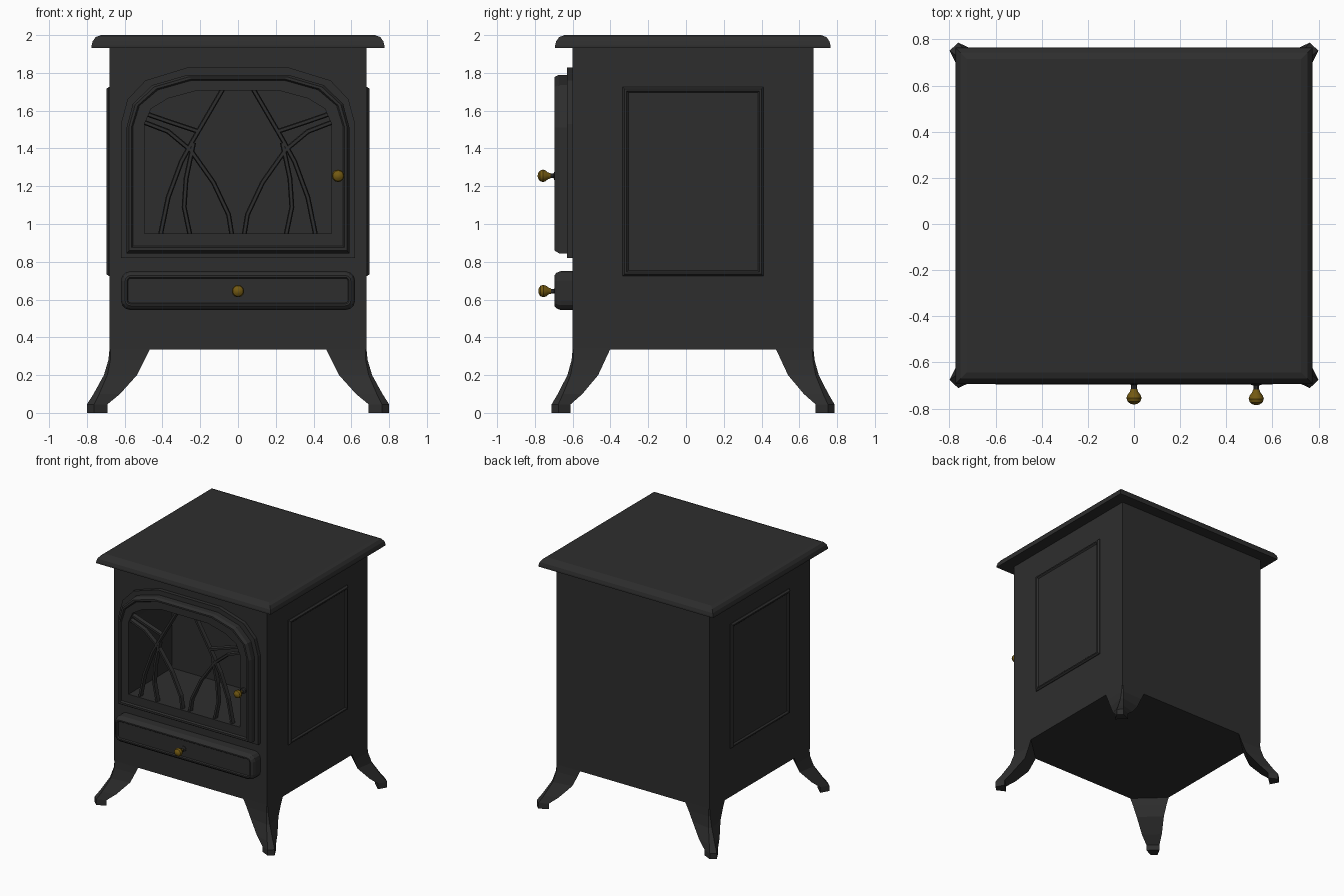
import bpy, bmesh, math
from mathutils import Vector

if "Cube" in bpy.data.objects:
    bpy.data.objects.remove(bpy.data.objects["Cube"])


def material(name, rgb):
    m = bpy.data.materials.new(name)
    m.diffuse_color = (*rgb, 1)
    m.use_nodes = True
    m.node_tree.nodes["Principled BSDF"].inputs["Base Color"].default_value = m.diffuse_color
    return m


IRON = material("dark cast iron", (0.027, 0.027, 0.027))
BRASS = material("aged brass", (0.17, 0.10, 0.006))


def skin(name, loops, mat, ring=False):
    """Bridge a list of equal vertex loops; cap both ends, or join them as a ring."""
    bm = bmesh.new()
    rows = [[bm.verts.new(p) for p in lp] for lp in loops]
    n = len(rows[0])
    pairs = list(zip(rows, rows[1:])) + ([(rows[-1], rows[0])] if ring else [])
    for a, b in pairs:
        for i in range(n):
            j = (i + 1) % n
            bm.faces.new((a[i], a[j], b[j], b[i]))
    if not ring:
        bm.faces.new(rows[0])
        bm.faces.new(rows[-1][::-1])
    bmesh.ops.recalc_face_normals(bm, faces=bm.faces)
    me = bpy.data.meshes.new(name)
    bm.to_mesh(me)
    bm.free()
    me.materials.append(mat)
    ob = bpy.data.objects.new(name, me)
    bpy.context.collection.objects.link(ob)
    return ob


def rect(a0, a1, b0, b1):
    return [(a0, b0), (a1, b0), (a1, b1), (a0, b1)]


# Arched outlines, right half from the bottom corner up
PLATE = [(.62, .82), (.62, 1.53), (.585, 1.66), (.49, 1.76), (.27, 1.828)]
DOOR = [(.59, .845), (.59, 1.51), (.557, 1.635), (.455, 1.735), (.265, 1.79)]
OPEN = [(.495, .95), (.495, 1.53), (.46, 1.61), (.37, 1.665), (.21, 1.708)]


def arch(a, y, b=None, t=0):
    half = [Vector(p).lerp(Vector(q), t) for p, q in zip(a, b or a)]
    return ([(p.x, y, p.y) for p in half]
            + [(-p.x, y, p.y) for p in reversed(half)])


# Body with firebox cavity
body = skin("body", [[(x, y, z) for x, y in rect(-.68, .68, -.60, .675)]
                     for z in (.335, 1.94)], IRON)
cutter = skin("firebox_cutter", [arch(OPEN, -.8), arch(OPEN, -.13)], IRON)
cutter.hide_render = True
mod = body.modifiers.new("firebox", 'BOOLEAN')
mod.operation, mod.solver, mod.object = 'DIFFERENCE', 'EXACT', cutter
bpy.context.view_layer.objects.active = body
bpy.ops.object.modifier_apply(modifier=mod.name)
bpy.data.objects.remove(cutter)

# Top slab with rounded upper edge
skin("top_slab", [[(x, y, z) for x, y in rect(-.775 + d, .775 - d, -.693 + d, .765 - d)]
                  for d, z in ((0, 1.932), (0, 1.945), (.006, 1.968),
                               (.022, 1.99), (.05, 2.0))], IRON)

# Door surround and stepped door frame
skin("door_surround", [arch(PLATE, -.595), arch(PLATE, -.63),
                       arch(OPEN, -.63), arch(OPEN, -.595)], IRON, ring=True)
skin("door_frame", [arch(DOOR, -.625), arch(DOOR, -.672),
                    arch(DOOR, -.695, OPEN, .13), arch(DOOR, -.695, OPEN, .28),
                    arch(DOOR, -.683, OPEN, .36), arch(DOOR, -.683, OPEN, 1),
                    arch(OPEN, -.625)], IRON, ring=True)


# Window tracery: flat bars following curved paths
def bar(name, pts, w=.026):
    pts = [Vector(p) for p in pts]
    loops = []
    for i, p in enumerate(pts):
        d = (pts[min(i + 1, len(pts) - 1)] - pts[max(i - 1, 0)]).normalized()
        n = Vector((-d.y, d.x)) * w / 2
        a, b = p + n, p - n
        loops.append([(a.x, -.64, a.y), (b.x, -.64, b.y),
                      (p.x - n.x * .6, -.67, p.y - n.y * .6),
                      (p.x + n.x * .6, -.67, p.y + n.y * .6)])
    skin(name, loops, IRON)


BARS = [
    [(.41, .945), (.37, 1.14), (.30, 1.33), (.24, 1.44), (.08, 1.715)],
    [(.255, .945), (.285, 1.09), (.275, 1.24), (.235, 1.43)],
    [(.50, 1.54), (.37, 1.49), (.25, 1.39), (.13, 1.22), (.05, 1.05), (.033, .945)],
    [(.49, 1.585), (.36, 1.54), (.21, 1.49)],
]
for s, side in ((1, "right"), (-1, "left")):
    for k, pts in enumerate(BARS):
        bar(f"tracery_{side}_{k + 1}", [(s * x, z) for x, z in pts])


# Ash drawer: rounded rectangle with raised rim
def rounded(hw, z0, z1, r, y):
    out = []
    for cx, cz, a0 in ((hw - r, z1 - r, 0), (-hw + r, z1 - r, 90),
                       (-hw + r, z0 + r, 180), (hw - r, z0 + r, 270)):
        for k in range(4):
            a = math.radians(a0 + 30 * k)
            out.append((cx + r * math.cos(a), y, cz + r * math.sin(a)))
    return out


skin("ash_drawer", [rounded(.62 - d, .545 + d, .75 - d, r, y) for d, r, y in (
    (0, .05, -.595), (0, .05, -.665), (.008, .044, -.685), (.022, .03, -.697),
    (.032, .02, -.697), (.038, .014, -.688))], IRON)

# Side panels with moulded border
for s, side in ((1, "right"), (-1, "left")):
    skin(f"side_panel_{side}", [
        [(s * x, y, z) for y, z in rect(-.335 + d, .41 - d, .725 + d, 1.725 - d)]
        for d, x in ((0, .675), (0, .685), (.01, .697), (.02, .697),
                     (.03, .686))], IRON)

# Splayed legs: (z, outer reach, inner reach, chamfer, wing) along the corner diagonal
LEG = [(.34, 0, -.215, .005, .215), (.28, .006, -.185, .01, .185),
       (.20, .03, -.145, .018, .15), (.10, .085, -.055, .03, .11),
       (.045, .12, .012, .038, .072), (0, .12, .012, .038, .072)]
for sx, a in ((1, "right"), (-1, "left")):
    for sy, cy, b in ((-1, .60, "front"), (1, .675, "back")):
        loops = []
        for z, o, i, c, w in LEG:
            sec = [(o, o - c), (o - c, o), (i, i + w), (i + w, i)]
            loops.append([(sx * (.68 + u), sy * (cy + v * .93), z) for u, v in sec])
        skin(f"{b}_leg_{a}", loops, IRON)


# Turned knobs: dark stem and brass head
def turned(name, x, z, y0, profile, mat):
    ob = skin(name, [[(x + r * math.cos(k * math.pi / 6), y0 - d,
                       z + r * math.sin(k * math.pi / 6)) for k in range(12)]
                     for d, r in profile], mat)
    bpy.context.view_layer.objects.active = ob
    ob.select_set(True)
    bpy.ops.object.shade_smooth_by_angle()
    ob.select_set(False)


for name, x, z, y0 in (("door_knob", .53, 1.255, -.683), ("drawer_knob", 0, .645, -.68)):
    turned(name + "_stem", x, z, y0,
           ((0, .022), (.014, .022), (.018, .012), (.04, .012)), IRON)
    turned(name, x, z, y0,
           ((.035, .014), (.048, .018), (.06, .028), (.075, .033),
            (.09, .028), (.099, .016), (.102, .005)), BRASS)
